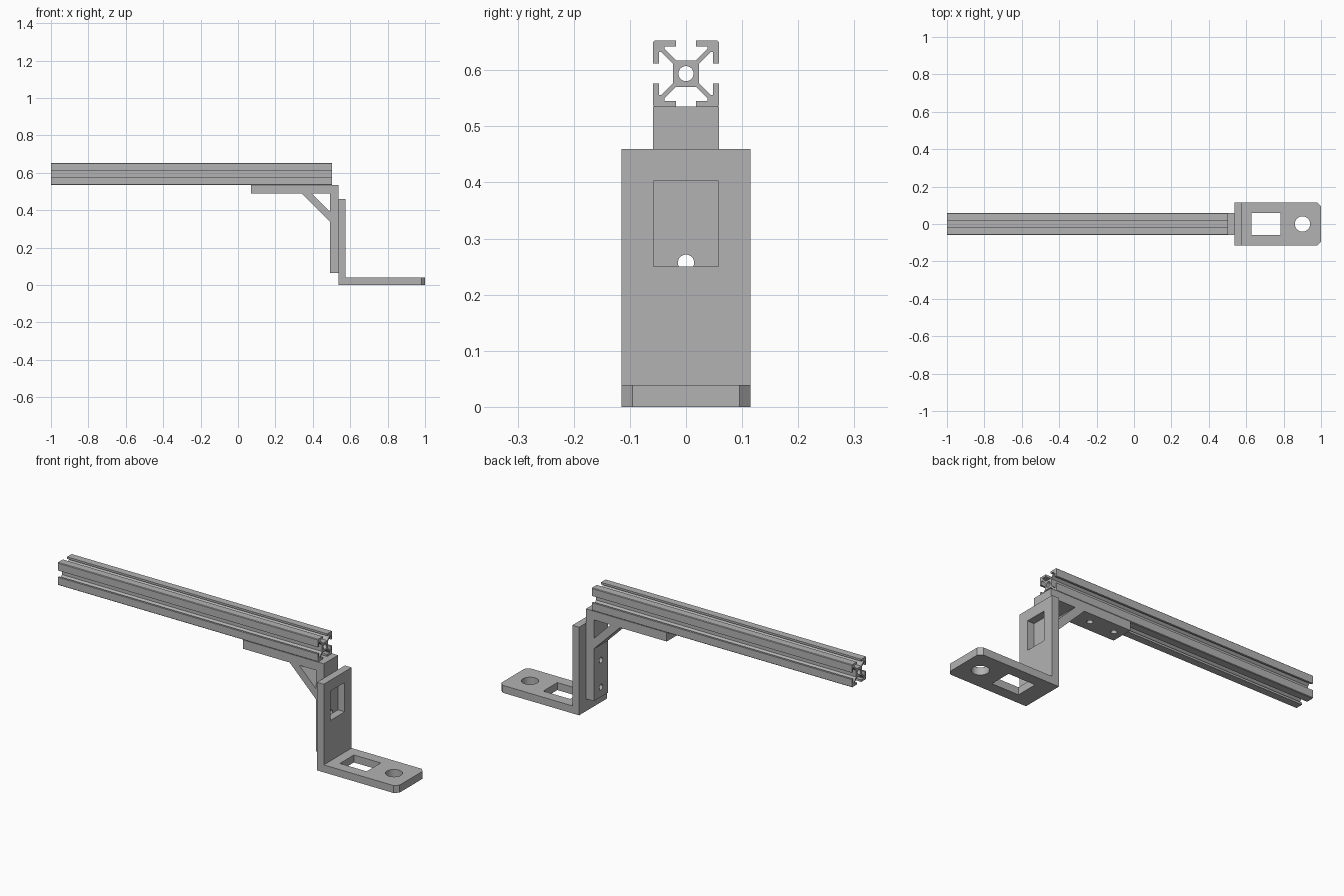
import bpy, bmesh
from math import cos, sin, tau

cube = bpy.data.objects.get("Cube")
if cube:
    bpy.data.objects.remove(cube, do_unlink=True)

gray = bpy.data.materials.new("aluminium_gray")
gray.use_nodes = True
color = (0.45, 0.45, 0.45, 1)
gray.diffuse_color = color
gray.node_tree.nodes["Principled BSDF"].inputs["Base Color"].default_value = color


def prism(name, outline, axis, lo, hi):
    """Extrude a 2D outline along an axis."""
    place = {"x": lambda a, b, d: (d, a, b),
             "y": lambda a, b, d: (a, d, b),
             "z": lambda a, b, d: (a, b, d)}[axis]
    bm = bmesh.new()
    ends = [[bm.verts.new(place(a, b, d)) for a, b in outline] for d in (lo, hi)]
    for loop in ends:
        bm.faces.new(loop)
    n = len(outline)
    for i in range(n):
        j = (i + 1) % n
        bm.faces.new((ends[0][i], ends[0][j], ends[1][j], ends[1][i]))
    bmesh.ops.recalc_face_normals(bm, faces=bm.faces)
    mesh = bpy.data.meshes.new(name)
    bm.to_mesh(mesh)
    bm.free()
    mesh.materials.append(gray)
    obj = bpy.data.objects.new(name, mesh)
    bpy.context.collection.objects.link(obj)
    return obj


def rect(a0, a1, b0, b1):
    return [(a0, b0), (a1, b0), (a1, b1), (a0, b1)]


def circle(a, b, r, n=32):
    return [(a + r * cos(tau * i / n), b + r * sin(tau * i / n)) for i in range(n)]


def select_only(obj):
    bpy.ops.object.select_all(action="DESELECT")
    obj.select_set(True)
    bpy.context.view_layer.objects.active = obj


def cut(obj, outline, axis, lo, hi):
    """Cut a prism-shaped opening out of a part."""
    cutter = prism("cutter", outline, axis, lo, hi)
    cutter.hide_render = True
    mod = obj.modifiers.new("opening", "BOOLEAN")
    mod.operation = "DIFFERENCE"
    mod.solver = "EXACT"
    mod.object = cutter
    select_only(obj)
    bpy.ops.object.modifier_apply(modifier=mod.name)
    bpy.data.objects.remove(cutter, do_unlink=True)


# Slotted rail: one corner of the section, turned four times
corner = [(4, 3), (7.5, 6.5), (8.2, 6.5), (8.2, 3), (10, 3), (10, 9.5),
          (9.5, 10), (3, 10), (3, 8.2), (6.5, 8.2), (6.5, 7.5), (3, 4)]
section = []
for turn in range(4):
    section += corner
    corner = [(-b, a) for a, b in corner]
unit, rail_z = 0.0059, 0.594
rail = prism("slotted_rail", [(a * unit, rail_z + b * unit) for a, b in section],
             "x", -1, 0.503)
cut(rail, circle(0, rail_z, 0.0135), "x", -1.1, 0.6)

# Braced angle bracket under the rail end
face, top, t = 0.537, 0.535, 0.046
inner_x, inner_z = face - t, top - t
angle = prism("angle_bracket",
              [(0.07, top), (0.07, inner_z), (0.34, inner_z), (inner_x, 0.338),
               (inner_x, 0.065), (face, 0.065), (face, top)], "y", -0.059, 0.059)
cut(angle, [(0.395, inner_z), (inner_x, 0.393), (inner_x, inner_z)], "y", -0.1, 0.1)
for d in (0.278, 0.419):
    cut(angle, circle(0, top - d, 0.0145), "x", inner_x - 0.02, face + 0.02)
    cut(angle, circle(face - d, 0, 0.0145), "z", inner_z - 0.02, top + 0.02)

# Wide foot bracket with clipped outer corners
p = 0.039
foot = prism("foot_bracket",
             [(face, 0), (1, 0), (1, p), (face + p, p), (face + p, 0.46), (face, 0.46)],
             "y", -0.115, 0.115)
bm = bmesh.new()
bm.from_mesh(foot.data)
tips = [e for e in bm.edges
        if all(v.co.x > 0.99 for v in e.verts)
        and abs(e.verts[0].co.z - e.verts[1].co.z) > 0.01]
bmesh.ops.bevel(bm, geom=tips, offset=0.02, segments=1, affect="EDGES")
bm.to_mesh(foot.data)
bm.free()
cut(foot, rect(-0.058, 0.058, 0.25, 0.403), "x", face - 0.02, face + 0.06)
cut(foot, rect(0.629, 0.784, -0.058, 0.058), "z", -0.05, 0.1)
cut(foot, circle(0.901, 0, 0.041), "z", -0.05, 0.1)

# Smooth bores, sharp edges elsewhere
for obj in (rail, angle, foot):
    select_only(obj)
    bpy.ops.object.shade_smooth_by_angle(angle=0.5)
